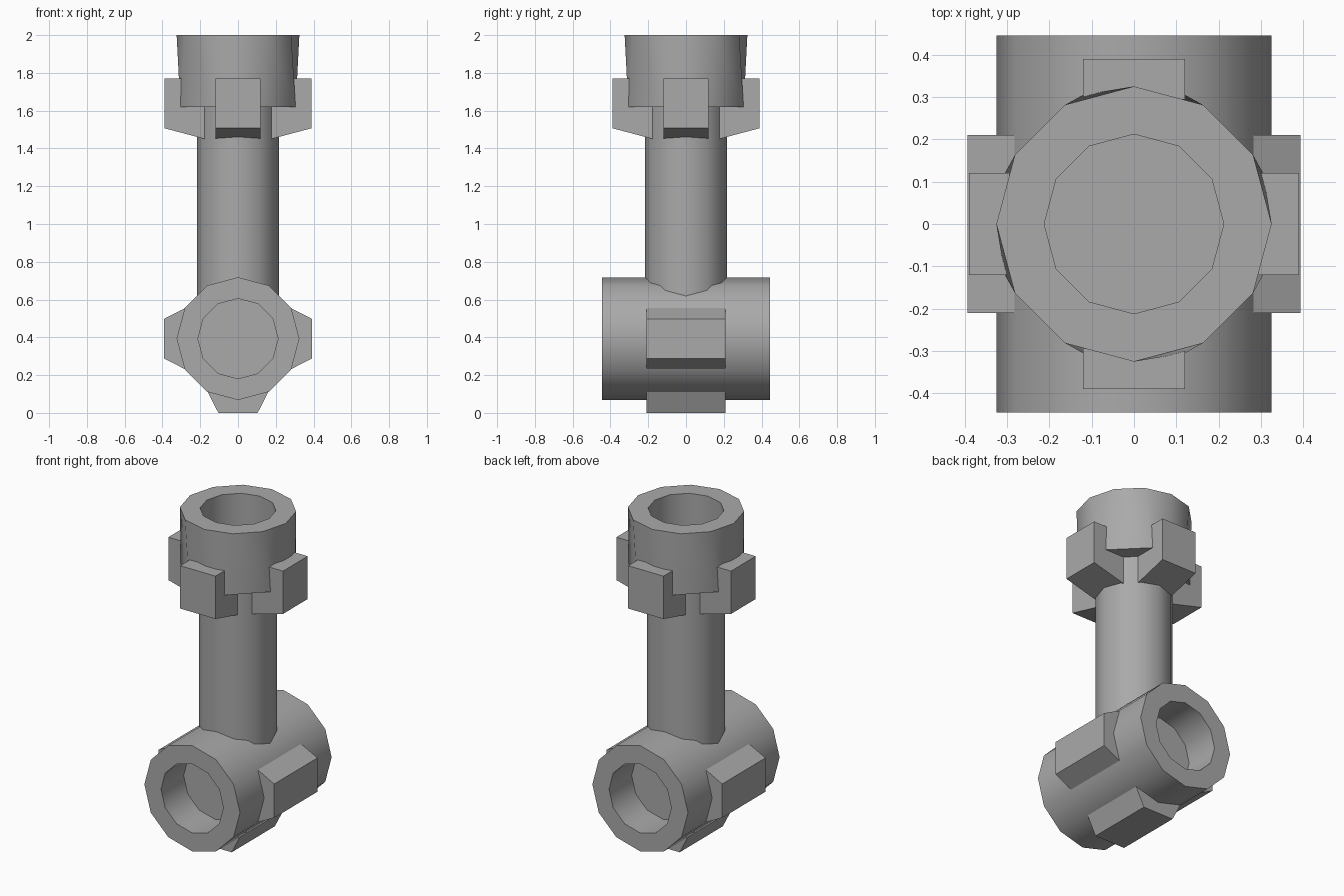
import bpy, bmesh, math
from mathutils import Matrix, Vector

if "Cube" in bpy.data.objects:
    bpy.data.objects.remove(bpy.data.objects["Cube"])

SIDES = 12
R, HOLE, SHAFT, REACH = 0.325, 0.212, 0.218, 0.393   # radii, and how far the lugs reach
AXIS = Vector((0, 0, REACH))                         # centre of the lower sleeve

grey = bpy.data.materials.new("plain grey")
grey.use_nodes = True
colour = (0.4, 0.4, 0.4, 1)
grey.diffuse_color = colour
grey.node_tree.nodes["Principled BSDF"].inputs["Base Color"].default_value = colour


def finish(name, bm, smooth=True):
    bmesh.ops.recalc_face_normals(bm, faces=bm.faces)
    mesh = bpy.data.meshes.new(name)
    bm.to_mesh(mesh)
    bm.free()
    mesh.materials.append(grey)
    obj = bpy.data.objects.new(name, mesh)
    bpy.context.collection.objects.link(obj)
    if smooth:
        bpy.ops.object.select_all(action="DESELECT")
        obj.select_set(True)
        bpy.context.view_layer.objects.active = obj
        bpy.ops.object.shade_smooth_by_angle(angle=math.radians(50))
    return obj


def ring(radius, z):
    step = 2 * math.pi / SIDES
    return [Vector((radius * math.cos(i * step), radius * math.sin(i * step), z))
            for i in range(SIDES)]


def loft(rings, matrix=Matrix()):
    """Skin a run of rings and close both ends."""
    bm = bmesh.new()
    loops = [[bm.verts.new(matrix @ p) for p in r] for r in rings]
    for a, b in zip(loops, loops[1:]):
        for i in range(SIDES):
            j = (i + 1) % SIDES
            bm.faces.new((a[i], a[j], b[j], b[i]))
    bm.faces.new(loops[0])
    bm.faces.new(loops[-1])
    return bm


def prism(name, profile, half_width, matrix):
    """Extrude an x-z profile along y, then place it."""
    bm = bmesh.new()
    face = bm.faces.new([bm.verts.new((x, -half_width, z)) for x, z in profile])
    new = bmesh.ops.extrude_face_region(bm, geom=[face])["geom"]
    bmesh.ops.translate(bm, vec=(0, 2 * half_width, 0),
                        verts=[v for v in new if isinstance(v, bmesh.types.BMVert)])
    bm.transform(matrix)
    return finish(name, bm, smooth=False)


# Upper socket: round at the rim, flattened on four sides at its underside, then the shaft
collar = []
for p in ring(R, 1.62):
    flat, corner = 0.305, 0.12
    x, y = abs(p.x), abs(p.y)
    big = x > y
    small = 0 if min(x, y) < 0.01 else corner
    collar.append(Vector((math.copysign(flat if big else small, p.x),
                          math.copysign(small if big else flat, p.y), p.z)))
finish("socket_and_shaft", loft([ring(HOLE, 1.77), ring(HOLE, 2), ring(R, 2), collar,
                                 ring(SHAFT, 1.62), ring(SHAFT, 0.55)]))

# Lower sleeve: lies along y with a blind hole in each end
END, FLOOR, MID = 0.445, 0.225, 0.21
lay = Matrix.Translation(AXIS) @ Matrix.Rotation(math.pi / 2, 4, "X")
finish("lower_sleeve", loft([ring(HOLE, -FLOOR), ring(HOLE, -END), ring(R, -END),
                             ring(R, -MID), ring(R, MID), ring(R, END),
                             ring(HOLE, END), ring(HOLE, FLOOR)], lay))

# Tapered lugs on the left, right and bottom of the sleeve
lug = [(0.2, 0.162), (0.28, 0.162), (REACH, 0.104),
       (REACH, -0.104), (0.28, -0.162), (0.2, -0.162)]
for name, turn in (("left_lug", 0), ("bottom_lug", 90), ("right_lug", 180)):
    prism(name, lug, MID, Matrix.Translation(AXIS) @ Matrix.Rotation(math.radians(turn), 4, "Y"))

# Four brackets under the socket
bracket = [(0.25, 1.77), (0.39, 1.77), (0.39, 1.507), (0.175, 1.45), (0.175, 1.65)]
for i, name in enumerate(("left", "back", "right", "front")):
    prism(name + "_bracket", bracket, 0.12, Matrix.Rotation(i * math.pi / 2, 4, "Z"))
